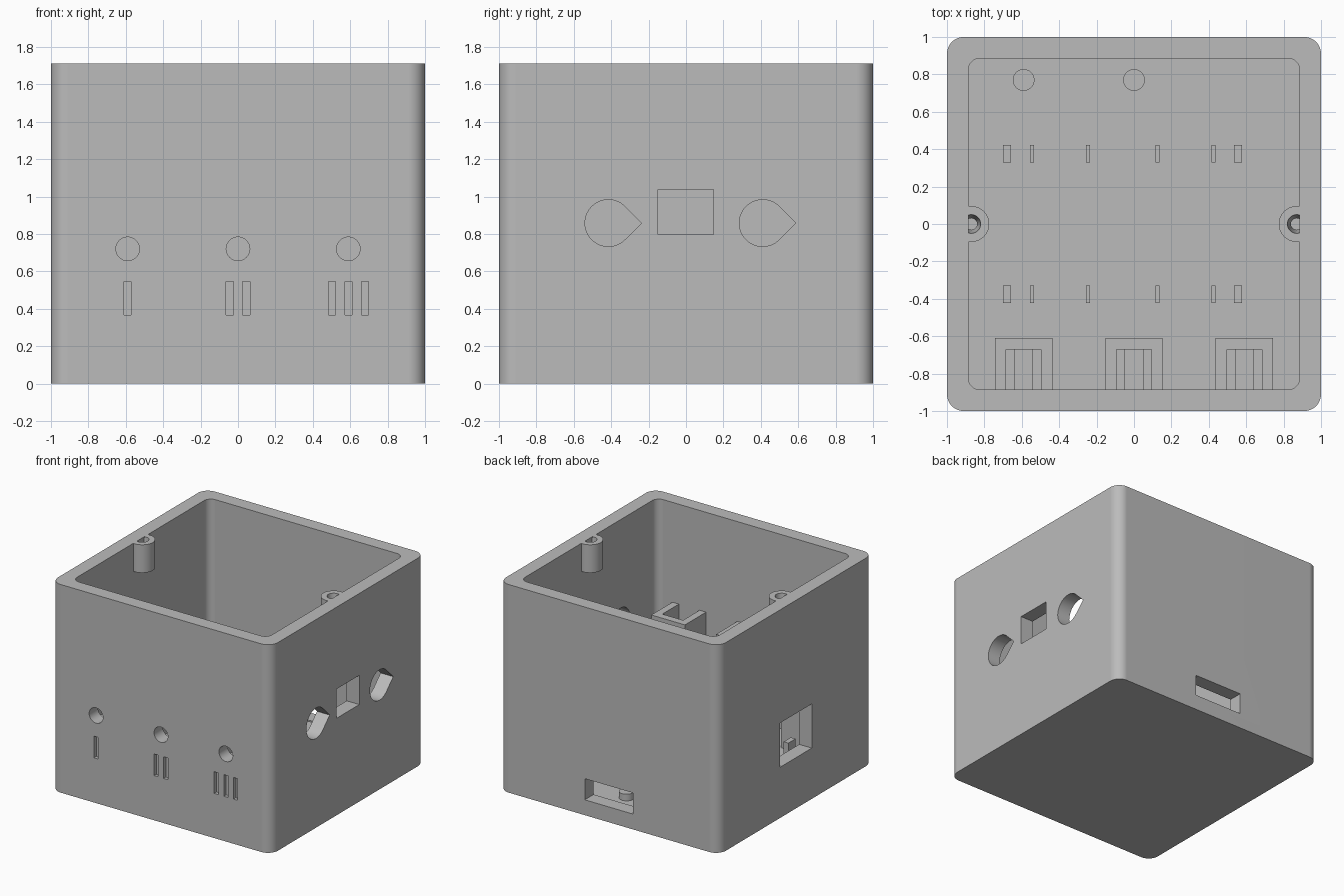
import bpy, bmesh, math

if "Cube" in bpy.data.objects:
    bpy.data.objects.remove(bpy.data.objects["Cube"])

WALL, FLOOR, TOP = 0.885, 0.115, 1.71

grey = bpy.data.materials.new("plain_grey")
grey.diffuse_color = (0.5, 0.5, 0.5, 1)
grey.use_nodes = True
grey.node_tree.nodes["Principled BSDF"].inputs["Base Color"].default_value = grey.diffuse_color


def prism(name, pts, a, b, axis="z", scale_end=1.0):
    """Extrude a 2D outline from a to b along an axis; scale_end tapers the far end."""
    place = {"z": lambda u, v, w: (u, v, w),
             "y": lambda u, v, w: (u, w, v),
             "x": lambda u, v, w: (w, u, v)}[axis]
    cu = sum(p[0] for p in pts) / len(pts)
    cv = sum(p[1] for p in pts) / len(pts)
    bm = bmesh.new()
    lo = [bm.verts.new(place(u, v, a)) for u, v in pts]
    hi = [bm.verts.new(place(cu + (u - cu) * scale_end, cv + (v - cv) * scale_end, b))
          for u, v in pts]
    bm.faces.new(lo)
    bm.faces.new(hi)
    n = len(pts)
    for i in range(n):
        j = (i + 1) % n
        bm.faces.new((lo[i], lo[j], hi[j], hi[i]))
    bmesh.ops.recalc_face_normals(bm, faces=bm.faces)
    me = bpy.data.meshes.new(name)
    bm.to_mesh(me)
    bm.free()
    me.materials.append(grey)
    ob = bpy.data.objects.new(name, me)
    bpy.context.collection.objects.link(ob)
    return ob


def rect(u0, u1, v0, v1):
    return [(u0, v0), (u1, v0), (u1, v1), (u0, v1)]


def arc(cu, cv, r, a0, a1, n):
    return [(cu + r * math.cos(math.radians(a0 + (a1 - a0) * i / n)),
             cv + r * math.sin(math.radians(a0 + (a1 - a0) * i / n))) for i in range(n + 1)]


def circle(cu, cv, r, n=40):
    return arc(cu, cv, r, 0, 360, n)[:-1]


def rounded_square(h, r):
    pts = []
    for k, (su, sv) in enumerate([(1, 1), (-1, 1), (-1, -1), (1, -1)]):
        pts += arc(su * (h - r), sv * (h - r), r, 90 * k, 90 * k + 90, 12)
    return pts


def cut(target, cutter):
    mod = target.modifiers.new("cut", "BOOLEAN")
    mod.operation, mod.solver, mod.object = "DIFFERENCE", "EXACT", cutter
    bpy.context.view_layer.objects.active = target
    bpy.ops.object.modifier_apply(modifier=mod.name)
    bpy.data.objects.remove(cutter)


def smooth(ob):
    bpy.ops.object.select_all(action="DESELECT")
    ob.select_set(True)
    bpy.context.view_layer.objects.active = ob
    bpy.ops.object.shade_smooth_by_angle(angle=math.radians(30))
    mod = ob.modifiers.new("flat_face_normals", "WEIGHTED_NORMAL")
    mod.keep_sharp = True


# Open box shell
shell = prism("box_shell", rounded_square(1, 0.09), 0, TOP)
cut(shell, prism("cavity", rounded_square(WALL, 0.06), FLOOR, TOP + 0.2))

# Front button holes with engraved one, two and three bar marks
for count, cx in enumerate((-0.59, 0, 0.59), 1):
    cut(shell, prism("button_hole", circle(cx, 0.72, 0.063), -1.1, -0.8, "y"))
    for i in range(count):
        mx = cx + (i - (count - 1) / 2) * 0.088
        cut(shell, prism("bar_mark", rect(mx - 0.019, mx + 0.019, 0.367, 0.545),
                         -1.1, -0.97, "y"))

# Right side: two teardrop holes and a rectangular opening
for cy in (-0.415, 0.41):
    drop = arc(cy, 0.858, 0.125, 45, 315, 40) + [(cy + 0.177, 0.858)]
    cut(shell, prism("teardrop_hole", drop, 0.8, 1.1, "x"))
cut(shell, prism("switch_opening", rect(-0.15, 0.147, 0.797, 1.037), 0.8, 1.1, "x"))

# Left side window and back slot
cut(shell, prism("side_window", rect(-0.205, 0.205, 0.417, 0.78), -1.1, -0.8, "x"))
cut(shell, prism("back_slot", rect(-0.22, 0.22, 0.126, 0.3), 0.8, 1.1, "y"))
smooth(shell)

# Screw bosses on the left and right inner walls, with tapered bores
for side, s in (("left", -1), ("right", 1)):
    boss = prism(side + "_screw_boss", circle(s * 0.87, 0, 0.096), 1.48, TOP)
    cut(boss, prism("bore", circle(s * 0.87, 0, 0.05), TOP + 0.001, 1.47, scale_end=0.6))
    cut(boss, prism("wall_trim", rect(*sorted((s * WALL, s * 1.1)), -0.3, 0.3), 1.3, 1.9))
    smooth(boss)

# Button holders: U-shaped walls behind the front holes with two support ledges
for i, cx in enumerate((-0.59, 0, 0.59), 1):
    y0, y1, y2 = -WALL, -0.67, -0.61
    o, n = 0.153, 0.094
    u = [(cx - o, y0), (cx - n, y0), (cx - n, y1), (cx + n, y1),
         (cx + n, y0), (cx + o, y0), (cx + o, y2), (cx - o, y2)]
    prism(f"button_holder_{i}", u, FLOOR, 0.89)
    for s in (-1, 1):
        prism(f"holder_ledge_{i}", rect(*sorted((cx + s * 0.047, cx + s * n)), y0, y1),
              FLOOR, 0.625)

# Board posts on the floor, two mirrored rows
for s in (-1, 1):
    for x0, x1 in ((-0.70, -0.657), (-0.556, -0.535), (-0.257, -0.235),
                   (0.114, 0.136), (0.414, 0.436), (0.535, 0.577)):
        prism("board_post", rect(x0, x1, *sorted((s * 0.33, s * 0.423))), FLOOR, 0.33)

# Low round pegs near the back wall
for cx in (-0.59, 0):
    smooth(prism("floor_peg", circle(cx, 0.77, 0.058), FLOOR, 0.17))
